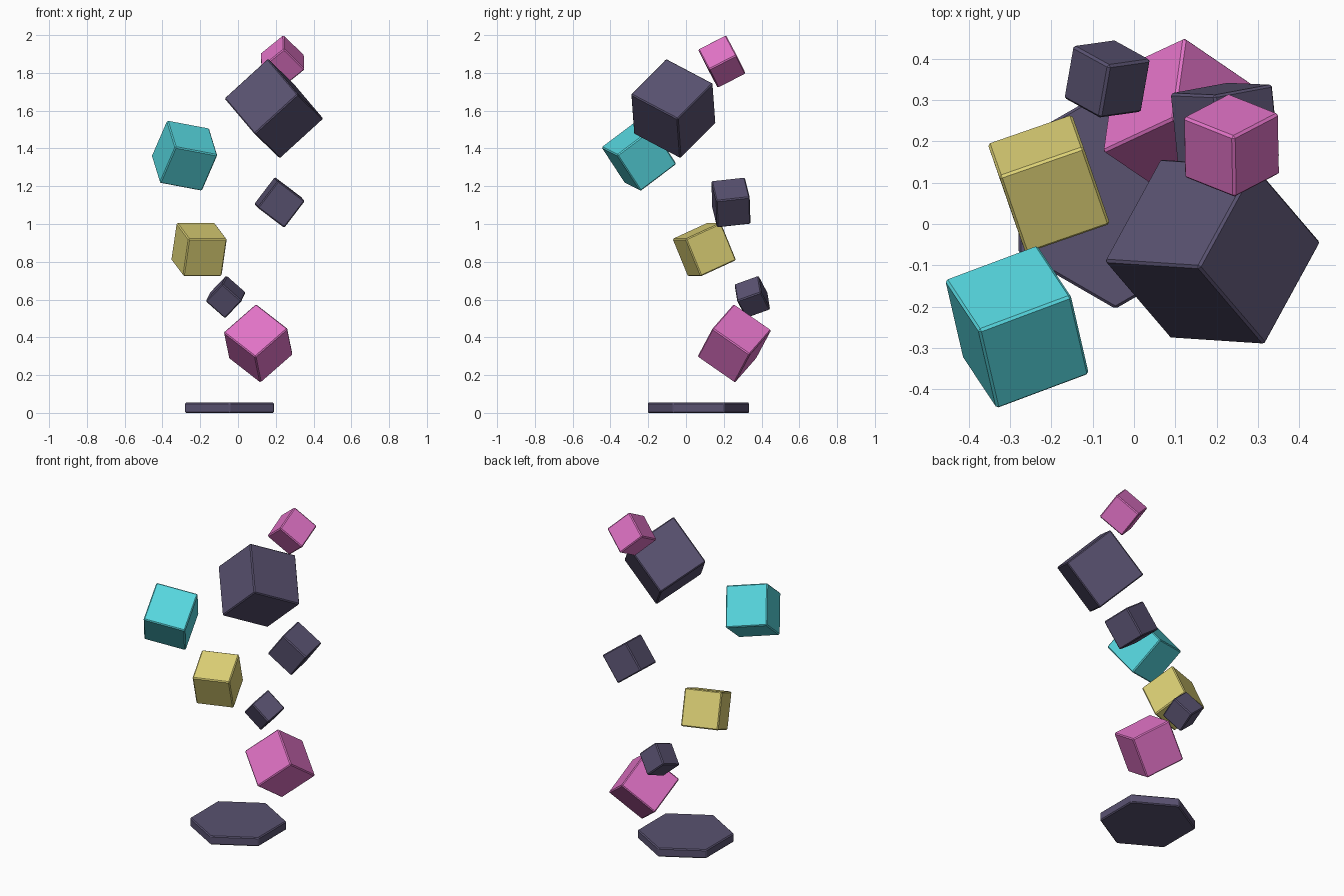
import bpy
import math
from mathutils import Matrix, Vector

default = bpy.data.objects.get("Cube")
if default:
    bpy.data.objects.remove(default, do_unlink=True)


def make_material(name, rgb):
    mat = bpy.data.materials.new(name)
    mat.use_nodes = True
    color = (*rgb, 1.0)
    mat.diffuse_color = color
    mat.node_tree.nodes["Principled BSDF"].inputs["Base Color"].default_value = color
    return mat


slate = make_material("slate purple", (0.10, 0.084, 0.163))
pink = make_material("pink", (0.752, 0.171, 0.565))
cyan = make_material("cyan", (0.093, 0.672, 0.73))
yellow = make_material("yellow", (0.716, 0.631, 0.178))


def finish(obj, name, mat):
    """Name, colour and chamfer the edges of a part."""
    obj.name = name
    obj.data.name = name
    obj.data.materials.append(mat)
    bevel = obj.modifiers.new("edge_chamfer", "BEVEL")
    bevel.width = 0.006
    bevel.segments = 1
    bevel.limit_method = "ANGLE"


def tumbling_cube(name, mat, size, center, edge_a, edge_b):
    """Cube whose local x and y axes follow two edge directions."""
    x = Vector(edge_a).normalized()
    z = x.cross(Vector(edge_b)).normalized()
    y = z.cross(x)
    bpy.ops.mesh.primitive_cube_add(size=size)
    obj = bpy.context.object
    rotation = Matrix((x, y, z)).transposed().to_4x4()
    obj.matrix_world = Matrix.Translation(center) @ rotation
    finish(obj, name, mat)


# Hexagonal base plate with corners toward front and back
THICK = 0.054
bpy.ops.mesh.primitive_cylinder_add(vertices=6, radius=0.271, depth=THICK,
                                    location=(-0.045, 0.066, THICK / 2))
finish(bpy.context.object, "hexagon_base", slate)

# Floating cubes, from the lowest to the highest
tumbling_cube("lower_pink_cube", pink, 0.243, (0.107, 0.256, 0.368),
              (-0.167, 0.114, 0.13), (0.17, 0.078, 0.147))
tumbling_cube("small_slate_cube", slate, 0.138, (-0.065, 0.351, 0.614),
              (-0.087, 0.048, -0.091), (0.099, 0.015, -0.09))
tumbling_cube("yellow_cube", yellow, 0.216, (-0.206, 0.097, 0.865),
              (-0.064, 0.185, 0.085), (0.201, 0.071, 0))
tumbling_cube("middle_slate_cube", slate, 0.18, (0.22, 0.238, 1.114),
              (-0.14, -0.026, 0.106), (-0.02, 0.175, 0.021))
tumbling_cube("cyan_cube", cyan, 0.243, (-0.283, -0.249, 1.362),
              (0.222, 0.083, -0.042), (-0.079, 0.125, -0.19))
tumbling_cube("large_slate_cube", slate, 0.312, (0.19, -0.067, 1.611),
              (-0.228, 0.015, -0.208), (0.153, -0.186, -0.194))
tumbling_cube("top_pink_cube", pink, 0.166, (0.236, 0.19, 1.86),
              (-0.121, 0.048, -0.098), (0.111, 0.056, -0.105))
